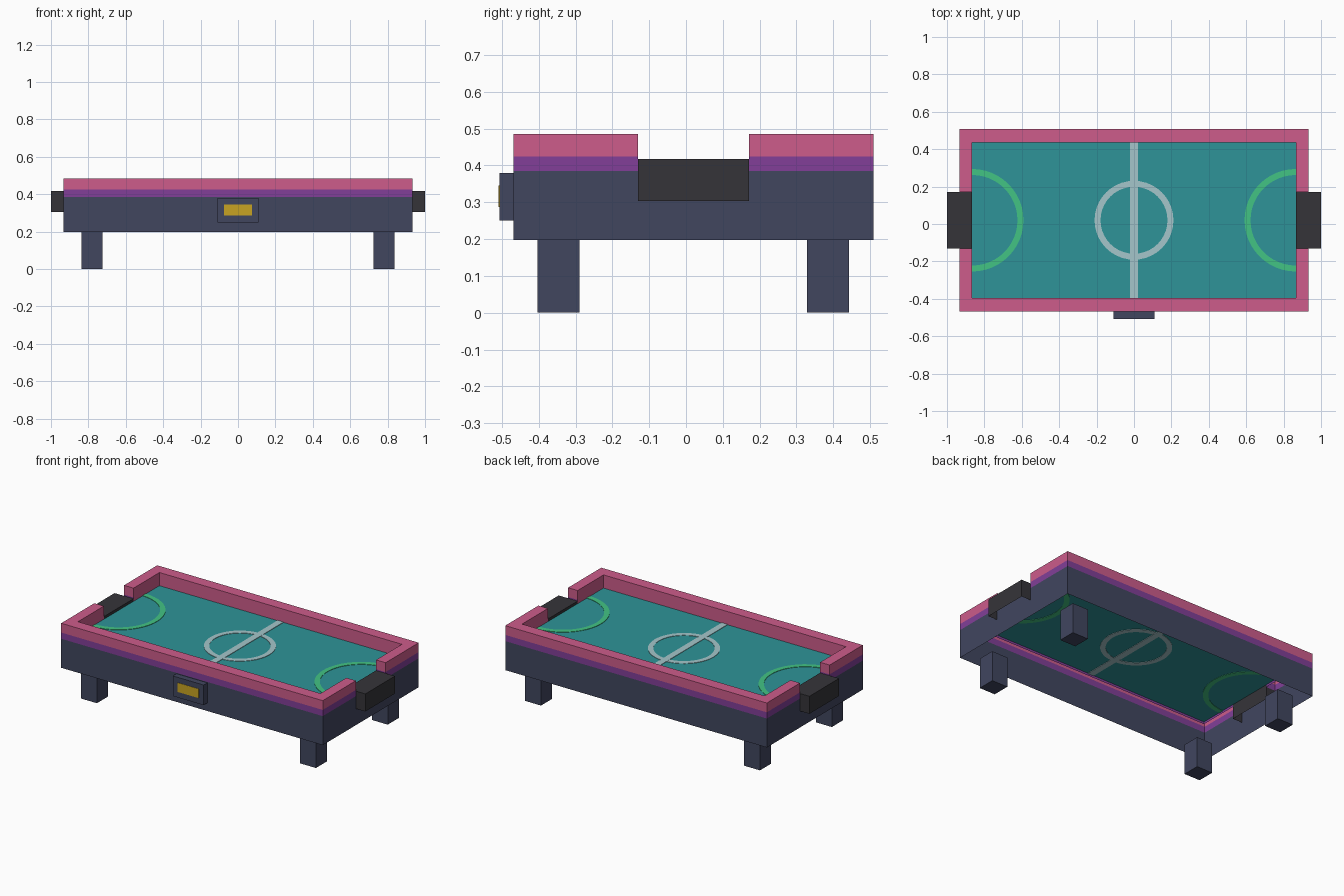
import bpy
import bmesh
from math import cos, sin, pi

cube = bpy.data.objects.get("Cube")
if cube:
    bpy.data.objects.remove(cube, do_unlink=True)


def linear(c):
    c /= 255
    return c / 12.92 if c <= 0.04045 else ((c + 0.055) / 1.055) ** 2.4


def material(name, *rgb):
    colour = [linear(c) for c in rgb] + [1]
    mat = bpy.data.materials.new(name)
    mat.use_nodes = True
    mat.diffuse_color = colour
    mat.node_tree.nodes["Principled BSDF"].inputs["Base Color"].default_value = colour
    return mat


navy = material("navy", 65, 70, 95)
purple = material("purple", 130, 63, 152)
pink = material("pink", 205, 92, 139)
teal = material("teal", 46, 148, 152)
charcoal = material("charcoal", 53, 52, 57)
pale = material("pale_grey", 165, 198, 203)
green = material("green", 66, 196, 132)
gold = material("gold", 200, 164, 34)

MID = 0.02                          # centre of the table in y
OUT_X, OUT_Y = 0.933, 0.489         # outer half sizes
IN_X, IN_Y = 0.865, 0.415           # half sizes of the pitch
GAP = 0.151                         # half width of the goal mouth
FIELD_Z, BASE_Z, BODY_Z, BAND_Z, RIM_Z = 0.4, 0.198, 0.385, 0.425, 0.485


def finish(name, bm, *mats):
    mesh = bpy.data.meshes.new(name)
    bm.to_mesh(mesh)
    bm.free()
    for mat in mats:
        mesh.materials.append(mat)
    obj = bpy.data.objects.new(name, mesh)
    bpy.context.collection.objects.link(obj)
    return obj


def box(name, mat, xs, ys, zs, open_top=False, open_bottom=False):
    bm = bmesh.new()
    bmesh.ops.create_cube(bm, size=1)
    drop = [f for f in bm.faces if (open_top and f.normal.z > 0.5)
            or (open_bottom and f.normal.z < -0.5)]
    bmesh.ops.delete(bm, geom=drop, context="FACES")
    for v in bm.verts:
        for i, (lo, hi) in enumerate((xs, ys, zs)):
            v.co[i] = hi if v.co[i] > 0 else lo
    return finish(name, bm, mat)


def rim(name, side):
    """Hollow C-shaped rail, open underneath, banded by height."""
    outline = [(-OUT_X, GAP), (-OUT_X, OUT_Y), (OUT_X, OUT_Y), (OUT_X, GAP),
               (IN_X, GAP), (IN_X, IN_Y), (-IN_X, IN_Y), (-IN_X, GAP)]
    levels = [BODY_Z, FIELD_Z, BAND_Z, RIM_Z]
    bm = bmesh.new()
    rows = [[bm.verts.new((x, MID + side * y, z)) for x, y in outline] for z in levels]
    n = len(outline)
    for k in range(len(levels) - 1):
        for i in range(n):
            j = (i + 1) % n
            face = bm.faces.new((rows[k][i], rows[k][j], rows[k + 1][j], rows[k + 1][i]))
            inner = 4 <= i <= 6
            is_pink = levels[k] >= BAND_Z or (inner and levels[k] >= FIELD_Z)
            face.material_index = 1 if is_pink else 0
    # Top in three convex pieces
    t = rows[-1]
    for ids in ((0, 1, 6, 7), (1, 2, 5, 6), (2, 3, 4, 5)):
        bm.faces.new([t[i] for i in ids]).material_index = 1
    bmesh.ops.recalc_face_normals(bm, faces=bm.faces)
    return finish(name, bm, purple, pink)


def arc(name, mat, cx, radius, start, sweep, steps):
    """Thin painted band on the pitch."""
    bm = bmesh.new()
    pairs = []
    for i in range(steps + 1):
        a = start + sweep * i / steps
        pairs.append([bm.verts.new((cx + r * cos(a), MID + r * sin(a), FIELD_Z))
                      for r in (radius - 0.016, radius + 0.016)])
    for (a, b), (c, d) in zip(pairs, pairs[1:]):
        bm.faces.new((a, b, d, c))
    obj = finish(name, bm, mat)
    mod = obj.modifiers.new("thickness", "SOLIDIFY")
    mod.thickness = 0.005
    mod.offset = 0
    return obj


# Body shell and rails
box("body_walls", navy, (-OUT_X, OUT_X), (MID - OUT_Y, MID + OUT_Y),
    (BASE_Z, BODY_Z), open_top=True, open_bottom=True)
rim("back_rail", 1)
rim("front_rail", -1)

# Pitch sheet
bm = bmesh.new()
bm.faces.new([bm.verts.new((sx * IN_X, MID + sy * IN_Y, FIELD_Z))
              for sx, sy in ((-1, -1), (1, -1), (1, 1), (-1, 1))])
finish("pitch", bm, teal)

# Painted markings
box("centre_line", pale, (-0.021, 0.021), (MID - IN_Y, MID + IN_Y),
    (FIELD_Z - 0.003, FIELD_Z + 0.003))
arc("centre_circle", pale, 0, 0.195, 0, 2 * pi, 40)

# Goals, goal arcs and legs on each end
for side, label in ((1, "left"), (-1, "right")):
    arc(label + "_goal_arc", green, side * IN_X, 0.258, side * pi / 2, -pi * side
        if side < 0 else pi, 24)
    box(label + "_goal", charcoal, sorted((side * IN_X, side)),
        (MID - GAP, MID + GAP), (0.304, 0.417), open_bottom=True)
    for depth, row in ((-1, "front"), (1, "back")):
        x, y = side * 0.781, MID + depth * 0.366
        box(f"{row}_{label}_leg", navy, (x - 0.057, x + 0.057),
            (y - 0.057, y + 0.057), (0, BASE_Z))

# Coin box with a gold plate on the front
box("coin_box", navy, (-0.11, 0.11), (-0.507, MID - OUT_Y), (0.25, 0.38))
box("coin_plate", gold, (-0.076, 0.076), (-0.509, -0.506), (0.287, 0.346))
